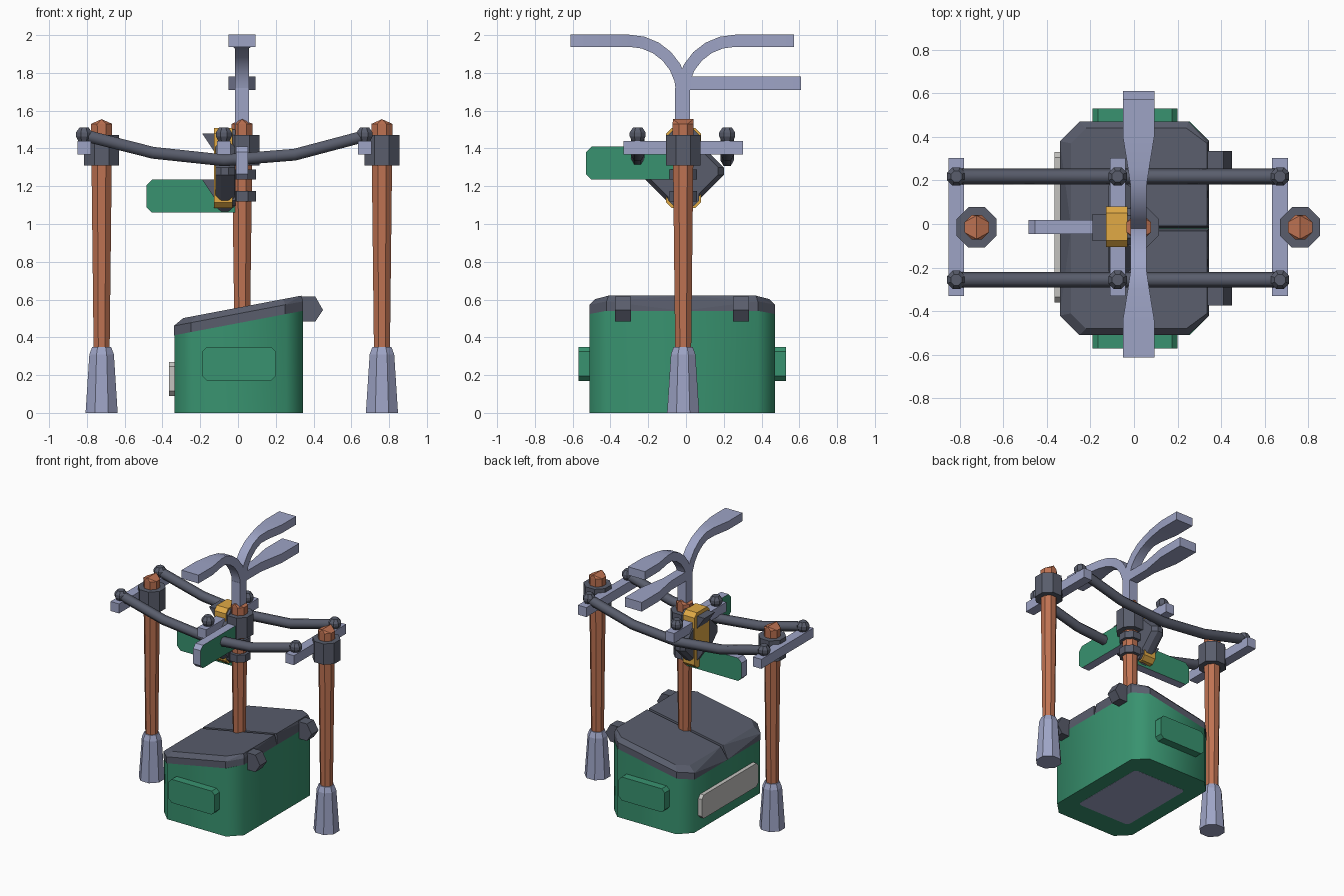
import bpy, bmesh, math
from mathutils import Vector

if "Cube" in bpy.data.objects:
    bpy.data.objects.remove(bpy.data.objects["Cube"])

def mat(name, c):
    m = bpy.data.materials.new(name)
    m.diffuse_color = (*c, 1)
    m.use_nodes = True
    m.node_tree.nodes["Principled BSDF"].inputs["Base Color"].default_value = m.diffuse_color
    return m

GREEN = mat("green", (0.04, 0.29, 0.16))
DARK = mat("dark slate", (0.10, 0.11, 0.15))
SILVER = mat("blue silver", (0.34, 0.37, 0.56))
BROWN = mat("copper brown", (0.52, 0.17, 0.085))
YELLOW = mat("amber", (0.75, 0.40, 0.06))
PALE = mat("pale grey", (0.55, 0.54, 0.52))
CY = -0.015                       # common centre line in y

def finish(name, bm, mats):
    bmesh.ops.recalc_face_normals(bm, faces=bm.faces)
    me = bpy.data.meshes.new(name)
    bm.to_mesh(me)
    bm.free()
    ob = bpy.data.objects.new(name, me)
    bpy.context.collection.objects.link(ob)
    for m in mats:
        me.materials.append(m)
    return ob

def hull(name, pts, m):
    bm = bmesh.new()
    for p in pts:
        bm.verts.new(p)
    r = bmesh.ops.convex_hull(bm, input=bm.verts)
    bmesh.ops.delete(bm, geom=[v for v in bm.verts if not v.link_faces], context='VERTS')
    bmesh.ops.dissolve_limit(bm, angle_limit=0.01, verts=bm.verts, edges=bm.edges)
    return finish(name, bm, [m])

def box(name, x0, x1, y0, y1, z0, z1, m):
    return hull(name, [(x, y, z) for x in (x0, x1) for y in (y0, y1) for z in (z0, z1)], m)

def cut_rect(a0, a1, b0, b1, c):
    """Corner points of a rectangle with its corners cut off."""
    return [(a0 + c, b0), (a1 - c, b0), (a1, b0 + c), (a1, b1 - c),
            (a1 - c, b1), (a0 + c, b1), (a0, b1 - c), (a0, b0 + c)]

def octagon(x, y, half, z):
    r = half / math.cos(math.pi / 8)
    return [(x + r * math.cos(a), y + r * math.sin(a), z)
            for a in (math.pi / 8 + i * math.pi / 4 for i in range(8))]

def loft(name, rings, m):
    bm = bmesh.new()
    vs = [[bm.verts.new(p) for p in ring] for ring in rings]
    n = len(vs[0])
    for a, b in zip(vs, vs[1:]):
        for i in range(n):
            bm.faces.new((a[i], a[(i + 1) % n], b[(i + 1) % n], b[i]))
    bm.faces.new(vs[0])
    bm.faces.new(vs[-1])
    return finish(name, bm, [m])

def smooth(ob, angle):
    bpy.ops.object.select_all(action='DESELECT')
    ob.select_set(True)
    bpy.context.view_layer.objects.active = ob
    bpy.ops.object.shade_smooth_by_angle(angle=math.radians(angle))

# Bin body with sloping top
slope = lambda x: 0.475 + 0.19 * x
outline = cut_rect(-0.335, 0.345, -0.51, 0.47, 0.09)
smooth(hull("bin_body", [(x, y, 0) for x, y in outline] +
            [(x, y, slope(x)) for x, y in outline], GREEN), 50)
hull("bin_floor_plate", [(x, y, z) for x, y in cut_rect(-0.22, 0.23, -0.33, 0.29, 0.02)
                         for z in (-0.001, 0.006)], SILVER)
# Two lid halves, rims sloping in at the front
for s, name in ((-1, "front_lid"), (1, "back_lid")):
    oy, iy = -0.02 + s * 0.49, -0.02 + s * 0.001
    ring = [(-0.34, iy), (-0.34, oy - s * 0.09), (-0.25, oy), (0.25, oy), (0.345, oy - s * 0.09), (0.345, iy)]
    top = [(-0.29, iy + s * 0.01), (-0.29, oy - s * 0.10), (-0.22, oy - s * 0.03),
           (0.24, oy - s * 0.03), (0.335, oy - s * 0.1), (0.335, iy + s * 0.01)]
    hull(name, [(x, y, slope(x)) for x, y in ring] + [(x, y, slope(x) + 0.05) for x, y in ring[1:5]] +
         [(x, y, slope(x) + 0.082) for x, y in top], DARK)
# Raised side panels, label plate and hinges
for name, y0, y1 in (("front_panel", -0.57, -0.50), ("back_panel", 0.46, 0.53)):
    hull(name, [(x, y, z) for x, z in cut_rect(-0.19, 0.20, 0.17, 0.35, 0.025) for y in (y0, y1)], GREEN)
hull("label_plate", [(x, y, z) for y, z in cut_rect(-0.36, 0.33, 0.09, 0.27, 0.025)
                     for x in (-0.365, -0.33)], PALE)
for name, y in (("front_hinge", -0.333), ("back_hinge", 0.292)):
    hull(name, [(x, y + d, z) for x, z in ((0.33, 0.485), (0.41, 0.485), (0.45, 0.545), (0.41, 0.615), (0.33, 0.615))
                for d in (-0.042, 0.042)], DARK)

# Posts with ridged tops, bases and collars
for name, px, z0 in (("left", -0.722, 0.30), ("middle", 0.022, 0.5), ("right", 0.762, 0.30)):
    hull(name + "_post", octagon(px, CY, 0.042, z0) + octagon(px, CY, 0.056, 1.53) +
         [(px, CY - 0.054, 1.555), (px, CY + 0.054, 1.555)], BROWN)
    hull(name + "_collar", octagon(px, CY, 0.092, 1.31) + octagon(px, CY, 0.092, 1.47), DARK)
    if name != "middle":
        hull(name + "_post_base", octagon(px, CY, 0.085, 0) + octagon(px, CY, 0.065, 0.31) +
             octagon(px, CY, 0.05, 0.35), SILVER)
for name, z0, z1 in (("upper_clamp", 1.235, 1.288), ("lower_clamp", 1.118, 1.175)):
    hull(name, octagon(0.022, CY, 0.073, z0) + octagon(0.022, CY, 0.073, z1), DARK)

# Crossbars with end knobs
for name, x in (("left", -0.815), ("middle", -0.075), ("right", 0.67)):
    box(name + "_crossbar", x - 0.036, x + 0.036, -0.33, 0.302, 1.367, 1.44, SILVER)
    for side, y in (("front", -0.256), ("back", 0.218)):
        hull(f"{name}_{side}_knob", octagon(x, y, 0.028, 1.435) + octagon(x, y, 0.042, 1.463) +
             octagon(x, y, 0.042, 1.485) + octagon(x, y, 0.025, 1.51), DARK)

# Sagging cables
path = [(-0.815, 1.47), (-0.45, 1.377), (-0.075, 1.337), (0.30, 1.367), (0.67, 1.465)]
for name, y in (("front_cable", -0.256), ("back_cable", 0.218)):
    rings = []
    for i, (x, z) in enumerate(path):
        a, b = path[max(i - 1, 0)], path[min(i + 1, 4)]
        t = Vector((b[0] - a[0], 0, b[1] - a[1])).normalized()
        n = Vector((-t.z, 0, t.x))
        rings.append([Vector((x, y, z)) + 0.036 * (math.cos(k * math.pi / 3) * Vector((0, 1, 0))
                      + math.sin(k * math.pi / 3) * n) for k in range(6)])
    smooth(loft(name, rings, DARK), 65)

# Forked top: flat strips swept in the y-z plane, flaring to paddles
def strip(name, pts, thick):
    rings = []
    for i, (y, z, w) in enumerate(pts):
        a, b = pts[max(i - 1, 0)], pts[min(i + 1, len(pts) - 1)]
        t = Vector((0, b[0] - a[0], b[1] - a[1])).normalized()
        n = Vector((0, -t.z, t.y)) * thick / 2
        c, u = Vector((0.021, y, z)), Vector((w, 0, 0))
        rings.append([c - u - n, c + u - n, c + u + n, c - u + n])
    smooth(loft(name, rings, SILVER), 30)

for name, s in (("front_prong", -1), ("back_prong", 1)):
    pts = [(0, 1.5, 0.036)]
    for i in range(7):
        a = i * math.pi / 12
        y = 0.28 - 0.28 * math.cos(a)
        pts.append((y, 1.69 + 0.28 * math.sin(a), 0.036 + 0.036 * max(0, (y - 0.2) / 0.22)))
    pts += [(0.42, 1.97, 0.072), (0.592, 1.97, 0.072)]
    strip(name, [(-0.02 + s * y, z, w) for y, z, w in pts], 0.064)
strip("lower_prong", [(-0.02, 1.745, 0.036), (0.2, 1.745, 0.036), (0.40, 1.745, 0.072), (0.61, 1.745, 0.072)], 0.07)
box("fork_stem", -0.015, 0.057, -0.058, 0.02, 1.5, 1.72, SILVER)

# Sign blades: green faces, silver rims
def blade(name, pts, axis):
    ob = hull(name, pts, GREEN)
    ob.data.materials.append(SILVER)
    for p in ob.data.polygons:
        p.material_index = 0 if abs(p.normal[axis]) > 0.9 else 1

blade("side_blade", [(x, y, z) for x, z in ((-0.485, 1.09), (-0.455, 1.06), (0, 1.06), (0, 1.235),
      (-0.455, 1.235), (-0.485, 1.205)) for y in (-0.047, 0.018)], 1)
blade("front_blade", [(x, y, z) for y, z in ((-0.53, 1.265), (-0.50, 1.235), (-0.03, 1.235), (-0.03, 1.41),
      (-0.50, 1.41), (-0.53, 1.38)) for x in (-0.011, 0.053)], 0)

# Signal: amber housing, dark diamond backing, two hoods
hull("signal_housing", [(x, y, z) for y, z in cut_rect(-0.105, 0.08, 1.085, 1.508, 0.03)
                        for x in (-0.128, -0.03)], YELLOW)
def diamond(x, r, c):
    return [(x, -0.02 + sy * a, 1.28 + sz * b) for a, b in ((r - c, c), (c, r - c))
            for sy in (-1, 1) for sz in (-1, 1)]
hull("signal_backing", diamond(-0.118, 0.215, 0.02) + diamond(-0.09, 0.24, 0.02) +
     diamond(-0.05, 0.24, 0.02) + diamond(-0.015, 0.21, 0.02), DARK)
hull("signal_rear_plate", [(x, y, z) for y, z in cut_rect(-0.095, 0.07, 1.095, 1.5, 0.03)
                           for x in (-0.032, -0.012)], DARK)
for name, z in (("upper_hood", 1.48), ("lower_hood", 1.235)):
    hull(name, [(x, y, zz) for x, zz in ((-0.12, z), (-0.19, z), (-0.12, z - 0.105))
                for y in (-0.078, 0.047)], DARK)
